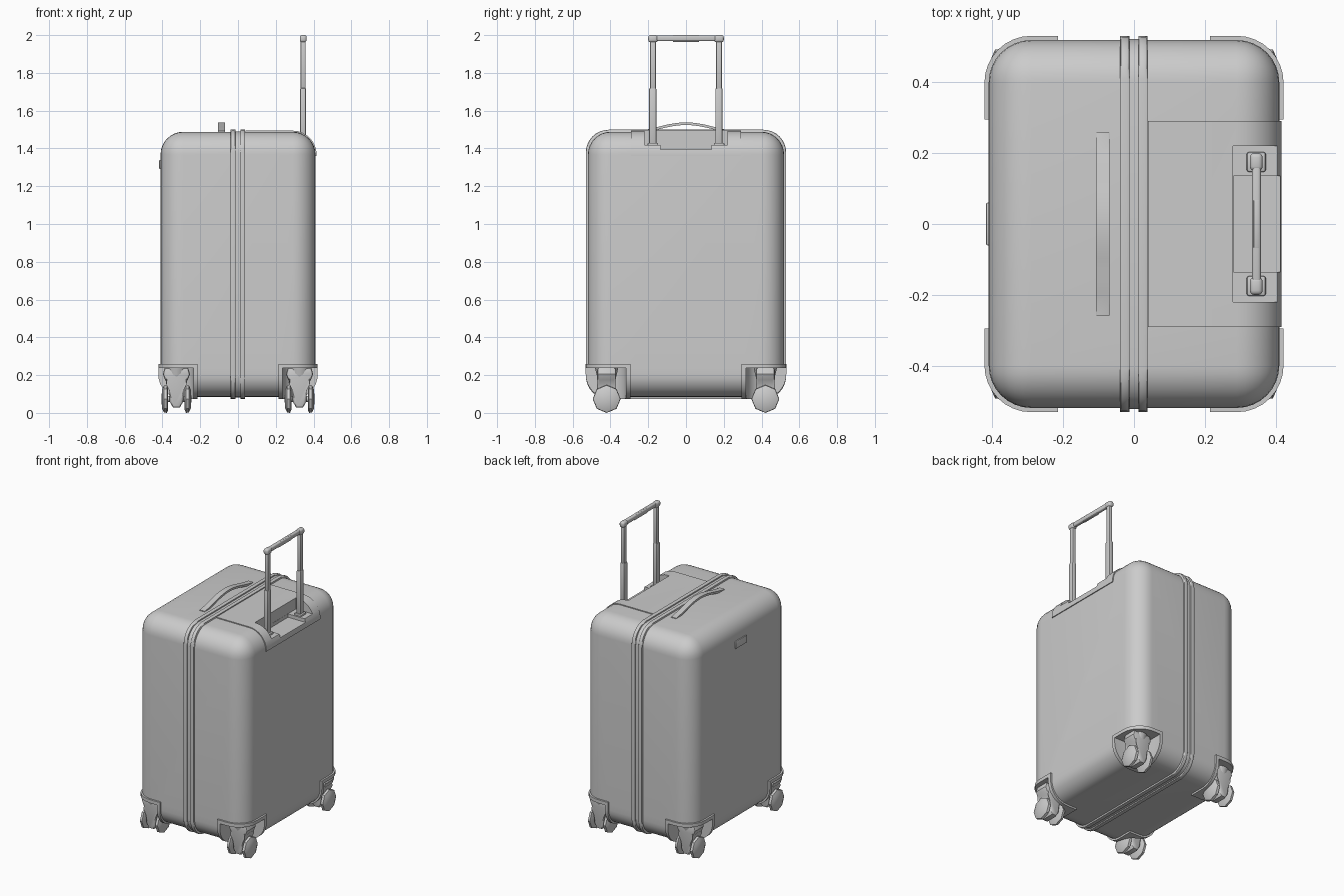
import bpy, bmesh, math
from mathutils import Matrix, Vector

if "Cube" in bpy.data.objects:
    bpy.data.objects.remove(bpy.data.objects["Cube"])


def finish(bm, name, smooth=True):
    bmesh.ops.recalc_face_normals(bm, faces=bm.faces)
    me = bpy.data.meshes.new(name)
    bm.to_mesh(me)
    bm.free()
    ob = bpy.data.objects.new(name, me)
    bpy.context.collection.objects.link(ob)
    if smooth:
        shade(ob)
    return ob


def shade(ob):
    bpy.ops.object.select_all(action='DESELECT')
    ob.select_set(True)
    bpy.context.view_layer.objects.active = ob
    bpy.ops.object.shade_smooth_by_angle(angle=math.radians(35))


def box(name, lo, hi, r=0, seg=2, axis=None):
    """Box between two corners; r rounds all edges, or only those along one axis."""
    bm = bmesh.new()
    bmesh.ops.create_cube(bm, size=1)
    for v in bm.verts:
        v.co = Vector([lo[i] + (v.co[i] + 0.5) * (hi[i] - lo[i]) for i in range(3)])
    if r:
        edges = [e for e in bm.edges if axis is None
                 or abs((e.verts[0].co - e.verts[1].co)[axis]) > 1e-4]
        bmesh.ops.bevel(bm, geom=edges, offset=r, segments=seg, profile=0.5, affect='EDGES')
    return finish(bm, name)


def prism(name, pts, place, a, b, r=0):
    """Closed 2D outline extruded from a to b; place maps (u, v, depth) to xyz."""
    bm = bmesh.new()
    rings = [[bm.verts.new(place(u, v, d)) for u, v in pts] for d in (a, b)]
    caps = [bm.faces.new(rings[0]), bm.faces.new(rings[1])]
    n = len(pts)
    for i in range(n):
        j = (i + 1) % n
        bm.faces.new((rings[0][i], rings[0][j], rings[1][j], rings[1][i]))
    if r:
        edges = {e for f in caps for e in f.edges}
        bmesh.ops.bevel(bm, geom=list(edges), offset=r, segments=2, profile=0.5, affect='EDGES')
    return finish(bm, name)


def cut(ob, tool, op='DIFFERENCE', keep=False):
    m = ob.modifiers.new("cut", 'BOOLEAN')
    m.operation, m.object, m.solver = op, tool, 'EXACT'
    bpy.context.view_layer.objects.active = ob
    bpy.ops.object.modifier_apply(modifier=m.name)
    if not keep:
        bpy.data.objects.remove(tool)


def shell(name, g=0.0):
    """Rounded case volume grown outward by g."""
    return box(name, (-.41 - g, -.519 - g, .085 - g), (.41 + g, .519 + g, 1.488 + g), .12 + g, 8)


def rounded_loop(g, r=.12, seg=8):
    """Rounded rectangle around the case in the y-z plane."""
    hy, z0, z1 = .519 + g, .085 - g, 1.488 + g
    pts = []
    for k, (cy, cz) in enumerate([(hy - r, z1 - r), (r - hy, z1 - r), (r - hy, z0 + r), (hy - r, z0 + r)]):
        for i in range(seg + 1):
            t = math.pi / 2 * (k + i / seg)
            pts.append((cy + r * math.cos(t), cz + r * math.sin(t)))
    return pts


def pocket(sx, sy, x, y, top):
    """Wheel well: prism with a rounded inner corner."""
    r = .1
    pts = [(.6, .7), (x, .7)]
    for i in range(7):
        t = math.pi / 2 * i / 6
        pts.append((x + r - r * math.cos(t), y + r - r * math.sin(t)))
    pts.append((.6, y))
    return prism("well_cutter", pts, lambda u, v, d: (sx * u, sy * v, d), -.1, top)


corners = [(sx, sy) for sx in (-1, 1) for sy in (-1, 1)]

# Case body with wheel wells and a space for the handle tray
body = shell("case_body")
for sx, sy in corners:
    cut(body, pocket(sx, sy, .226, .308, .246))
cut(body, box("tray_cutter", (.26, -.24, 1.38), (.6, .24, 1.6)))
shade(body)

# Raised rims either side of the zip
for name, x in (("front_rim", -.026), ("back_rim", .025)):
    prism(name, rounded_loop(.011), lambda u, v, d: (d, u, v), x - .013, x + .013, .006)
prism("zip_tape", rounded_loop(.003), lambda u, v, d: (d, u, v), -.014, .013)

# Handle tray: top plate wrapping over the back edge, with a stepped recess
tray = shell("handle_tray", .006)
cut(tray, box("c", (.04, -.29, 1.36), (.6, .29, 1.7)), 'INTERSECT')
cut(tray, box("c", (.28, -.22, 1.418), (.6, .22, 1.7)))
cut(tray, box("c", (.281, -.135, 1.395), (.6, .135, 1.69)))
shade(tray)

# Telescopic handle
for s, side in ((-1, "left"), (1, "right")):
    y = .175 * s
    box(side + "_handle_collar", (.318, y - .028, 1.41), (.372, y + .028, 1.43), .006)
    box(side + "_handle_post", (.329, y - .02, 1.41), (.36, y + .018, 1.72), .006)
    box(side + "_handle_inner_post", (.332, y - .016, 1.7), (.358, y + .016, 1.98), .006)
    box(side + "_handle_corner", (.327, y - .025, 1.962), (.363, y + .025, 2.0), .012, 3)
box("handle_grip", (.333, -.18, 1.968), (.358, .18, 1.999), .008, 3)
box("handle_button", (.337, -.07, 1.963), (.354, .07, 2.0), .004)

# Carry handle: bowed strap on the top
top, under = [], []
for i in range(17):
    t = -1 + i / 8
    z = 1.484 + .045 * (0.5 + 0.5 * math.cos(math.pi * t)) ** .8
    top.append((.26 * t, z + .009))
    under.append((.26 * t, z - .005))
prism("carry_handle", top + under[::-1], lambda u, v, d: (d, u, v), -.107, -.069, .003)

# Small blank plate on the front shell
box("front_plate", (-.417, -.06, 1.29), (-.405, .06, 1.34), .003)

# Corner guards and twin-wheel casters
FORK = [(.062, .238), (.072, .205), (.06, .175), (.042, .155), (.038, .12),
        (.036, .06), (.018, .028)]
for sx, sy in corners:
    tag = ("back" if sx > 0 else "front") + ("_right" if sy > 0 else "_left")
    guard = shell(tag + "_corner_guard", .012)
    lo = (.215 if sx > 0 else -.6, .295 if sy > 0 else -.7, .0)
    hi = (.6 if sx > 0 else -.215, .7 if sy > 0 else -.295, .26)
    cut(guard, box("c", lo, hi), 'INTERSECT')
    cut(guard, pocket(sx, sy, .236, .318, .237))
    shade(guard)

    cx, cy = sx * .326, sy * .42
    bm = bmesh.new()
    bmesh.ops.create_cone(bm, cap_ends=True, segments=16, radius1=.05, radius2=.062, depth=.05,
                          matrix=Matrix.Translation((cx, cy, .215)))
    finish(bm, tag + "_swivel")
    outline = FORK + [(-u, v) for u, v in reversed(FORK)]
    prism(tag + "_fork", outline, lambda u, v, d: (cx + u, cy + d, v), -.05, .05, .012)
    bm = bmesh.new()
    bmesh.ops.create_cone(bm, cap_ends=True, segments=12, radius1=.016, radius2=.016, depth=.12,
                          matrix=Matrix.Translation((cx, cy, .074)) @ Matrix.Rotation(math.pi / 2, 4, 'Y'))
    finish(bm, tag + "_axle")

    # Eight-sided wheels with domed outer faces
    for s, end in ((-1, "a"), (1, "b")):
        bm = bmesh.new()
        rings = []
        for off, r in ((.044, .058), (.05, .074), (.066, .072), (.076, .05)):
            rings.append([bm.verts.new((cx + s * off, cy + r * math.cos(k * math.pi / 4),
                                        .074 + r * math.sin(k * math.pi / 4))) for k in range(8)])
        for a, b in zip(rings, rings[1:]):
            for k in range(8):
                j = (k + 1) % 8
                bm.faces.new((a[k], a[j], b[j], b[k]))
        bm.faces.new(rings[0])
        tip = bm.verts.new((cx + s * .08, cy, .074))
        for k in range(8):
            bm.faces.new((rings[-1][k], rings[-1][(k + 1) % 8], tip))
        finish(bm, tag + "_wheel_" + end)
